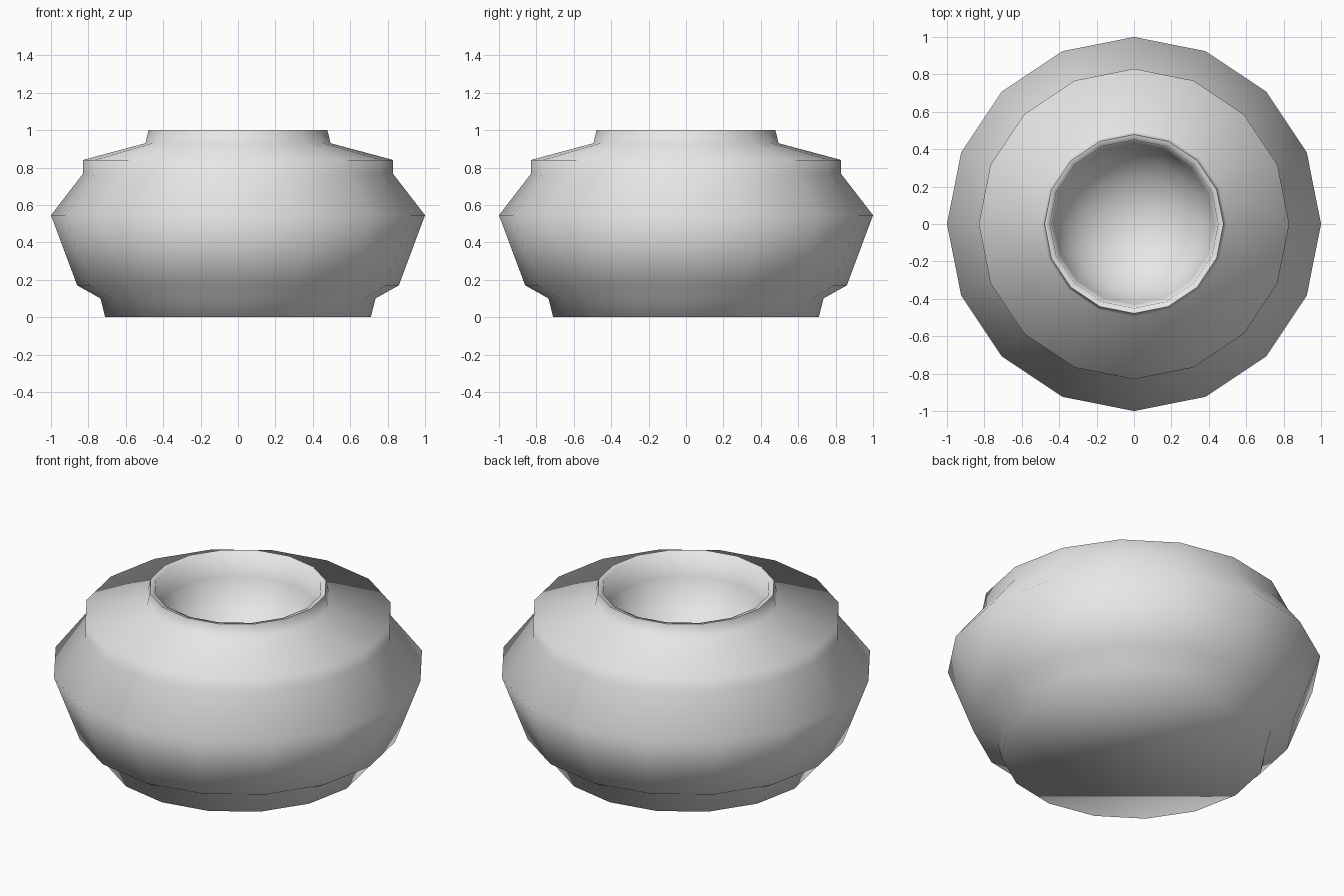
import bpy, bmesh, math

if "Cube" in bpy.data.objects:
    bpy.data.objects.remove(bpy.data.objects["Cube"], do_unlink=True)

SIDES = 16

# Single pale grey clay colour
clay = bpy.data.materials.new("pale_grey_clay")
clay.use_nodes = True
colour = (0.8, 0.8, 0.8, 1)
clay.diffuse_color = colour
clay.node_tree.nodes["Principled BSDF"].inputs["Base Color"].default_value = colour

# Outer wall: foot, belly, shoulder step, neck and rim
outer = [(0.71, 0), (0.735, 0.1), (0.86, 0.17), (1, 0.545), (0.83, 0.765),
         (0.83, 0.84), (0.495, 0.93), (0.478, 1), (0.45, 0.995)]

# Rounded inner bowl below the rim
STEPS, RADIUS, DEPTH = 5, 0.45, 0.42
inner = []
for i in range(1, STEPS):
    a = math.pi / 2 * i / STEPS
    inner.append((RADIUS * math.cos(a), 0.995 - DEPTH * math.sin(a)))

# Turn the profile around the vertical axis
bm = bmesh.new()
rings = []
for r, z in outer + inner:
    angles = [math.tau * k / SIDES for k in range(SIDES)]
    rings.append([bm.verts.new((r * math.cos(a), r * math.sin(a), z)) for a in angles])
for low, high in zip(rings, rings[1:]):
    for k in range(SIDES):
        n = (k + 1) % SIDES
        bm.faces.new((low[k], low[n], high[n], high[k]))

# Flat base and bowl bottom
bm.faces.new(rings[0][::-1])
centre = bm.verts.new((0, 0, 0.995 - DEPTH))
for k in range(SIDES):
    bm.faces.new((rings[-1][k], rings[-1][(k + 1) % SIDES], centre))
bmesh.ops.recalc_face_normals(bm, faces=bm.faces)

mesh = bpy.data.meshes.new("round_pot")
bm.to_mesh(mesh)
bm.free()
mesh.materials.append(clay)
pot = bpy.data.objects.new("round_pot", mesh)
bpy.context.collection.objects.link(pot)

# Smooth everywhere except the foot edge
bpy.ops.object.select_all(action="DESELECT")
pot.select_set(True)
bpy.context.view_layer.objects.active = pot
bpy.ops.object.shade_smooth_by_angle(angle=math.radians(85))
